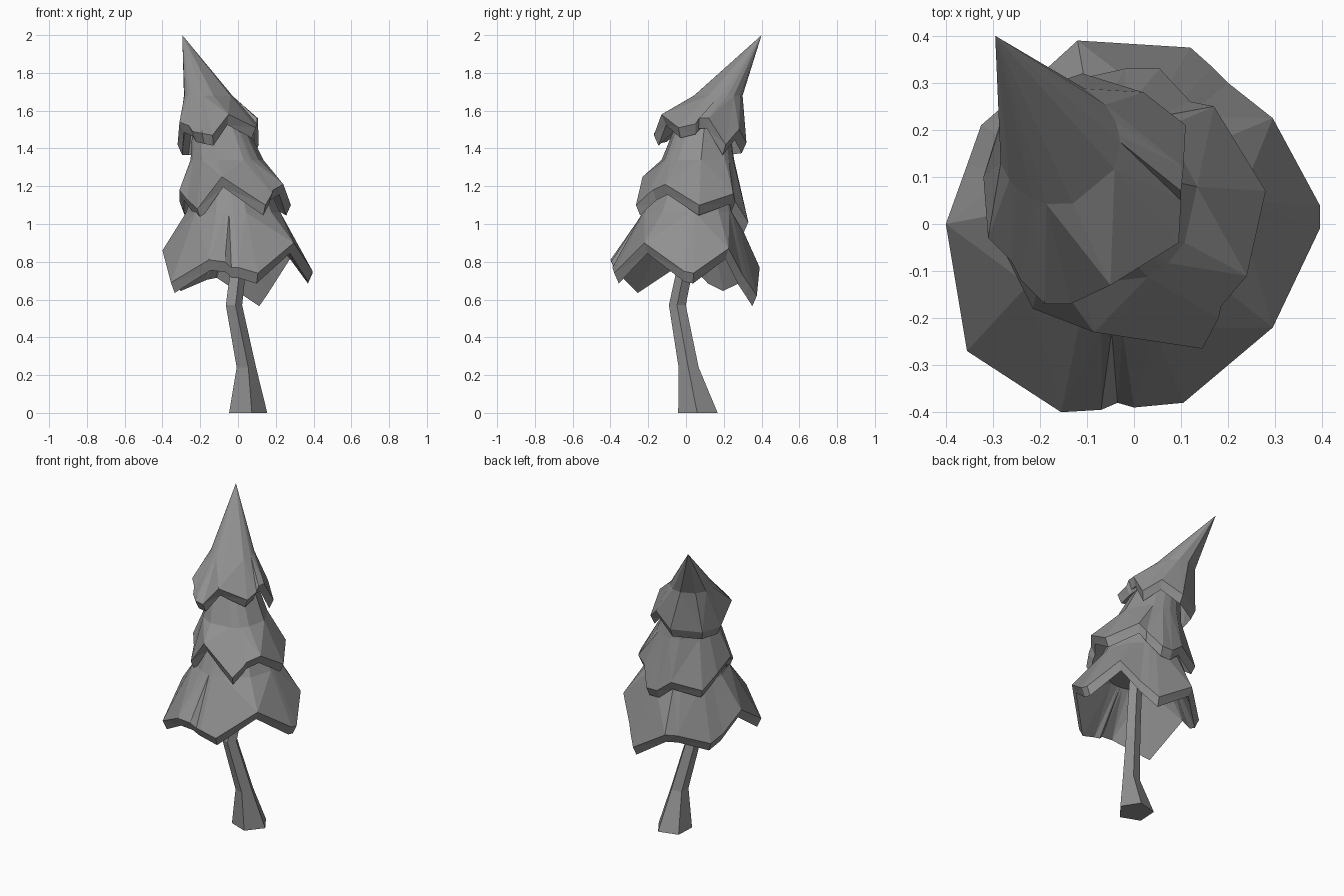
import bpy, bmesh
from math import cos, sin, atan2, radians
from mathutils import Vector

cube = bpy.data.objects.get("Cube")
if cube:
    bpy.data.objects.remove(cube, do_unlink=True)

CM = 0.01  # profile points are given in hundredths of a unit


def make_material(name, value):
    mat = bpy.data.materials.new(name)
    mat.use_nodes = True
    colour = (value, value, value, 1)
    mat.diffuse_color = colour
    shader = next(n for n in mat.node_tree.nodes if n.type == "BSDF_PRINCIPLED")
    shader.inputs["Base Color"].default_value = colour
    return mat


grey = make_material("plain_grey", 0.28)


def loft(name, rings):
    """Join equal-length rings of points with flat faces and cap both ends."""
    bm = bmesh.new()
    loops = [[bm.verts.new(p) for p in ring] for ring in rings]
    count = len(loops[0])
    for low, high in zip(loops, loops[1:]):
        for i in range(count):
            j = (i + 1) % count
            bm.faces.new((low[i], low[j], high[j], high[i]))
    bm.faces.new(loops[0][::-1])
    bm.faces.new(loops[-1])
    bmesh.ops.remove_doubles(bm, verts=bm.verts[:], dist=0.0001)
    bmesh.ops.triangulate(bm, faces=[f for f in bm.faces if len(f.verts) == 4],
                          quad_method="SHORT_EDGE")
    bmesh.ops.recalc_face_normals(bm, faces=bm.faces[:])
    mesh = bpy.data.meshes.new(name)
    bm.to_mesh(mesh)
    bm.free()
    mesh.materials.append(grey)
    obj = bpy.data.objects.new(name, mesh)
    bpy.context.scene.collection.objects.link(obj)
    return obj


def foliage(name, rim, shoulder, crown):
    """Hollow tier: ragged rim with a thick lip, a shoulder ring and a crown.
    shoulder and crown are (x, y, z, radius)."""
    rim = [Vector(p) * CM for p in rim]
    middle = sum(rim, Vector()) / len(rim)
    angles = [atan2(p.y - middle.y, p.x - middle.x) for p in rim]

    def ring(spec, shrink=1.0, drop=0.0):
        x, y, z, r = (v * CM for v in spec)
        return [(x + r * shrink * cos(a), y + r * shrink * sin(a), z - drop)
                for a in angles]

    # lip runs down and slightly inward from the rim
    lip = [p - Vector((cos(a), sin(a), 2.2)) * 0.025 for p, a in zip(rim, angles)]
    inner = ring(shoulder, shrink=0.8, drop=0.07)
    return loft(name, [inner, lip, rim, ring(shoulder), ring(crown)])


# Bent five-sided trunk: x, y, z, radius at each joint
joints = [(4.5, 6.5, 0, 11), (4, 1.5, 24, 5.6), (-2.5, -4.5, 57, 4.7),
          (-0.5, -1, 74, 4.5), (0, 2, 105, 4)]
loft("trunk", [[(CM * (x + r * cos(a)), CM * (y + r * sin(a)), CM * z)
                for a in (radians(72 * k - 75) for k in range(5))]
               for x, y, z, r in joints])

# Widest tier at the bottom
foliage("lower_foliage",
        [(-40, 0, 86), (-35.5, -27, 69), (-15.5, -40, 81), (-7, -39.5, 80),
         (-3.5, -38, 77), (0, -39, 77), (10.5, -38, 74), (29.5, -22, 90),
         (39.5, -1, 75), (39.5, 4, 74), (29.5, 22.5, 87), (20, 30, 73),
         (16.5, 33.5, 68), (12, 37.5, 62), (-12, 39, 77), (-17.5, 34, 76),
         (-32.5, 21, 70), (-35.5, 12.5, 74)],
        shoulder=(-2.5, 2, 106, 25), crown=(-5, 5, 132, 15))

# Middle tier
foliage("middle_foliage",
        [(-31, -2, 118), (-27, -7, 113), (-21.5, -18, 108), (-8.5, -23, 125),
         (14.5, -26.5, 110), (18, -20, 116), (18.5, -17.5, 118), (24, -11, 121),
         (28, 7, 110), (17, 25, 116), (12, 26, 112), (5.5, 33, 101),
         (-2, 33, 101), (-11, 31, 108), (-28, 23, 104), (-31, 12, 112)],
        shoulder=(-6, 6, 134, 19.5), crown=(-11, 9, 157, 13))

# Pointed tip leaning to the back
foliage("top_foliage",
        [(-31, -3, 154), (-26, -8, 152), (-24, -12, 149), (-19, -17, 148),
         (-13.5, -17, 147), (-5, -13, 158), (9.5, -4, 151), (10, 5, 153),
         (10, 7, 156), (10.5, 12, 156), (11, 21, 142), (2, 28, 150),
         (-11, 32, 143), (-28, 23, 142), (-32, 10, 142)],
        shoulder=(-16, 17, 168, 13), crown=(-29.5, 40, 200, 0))
